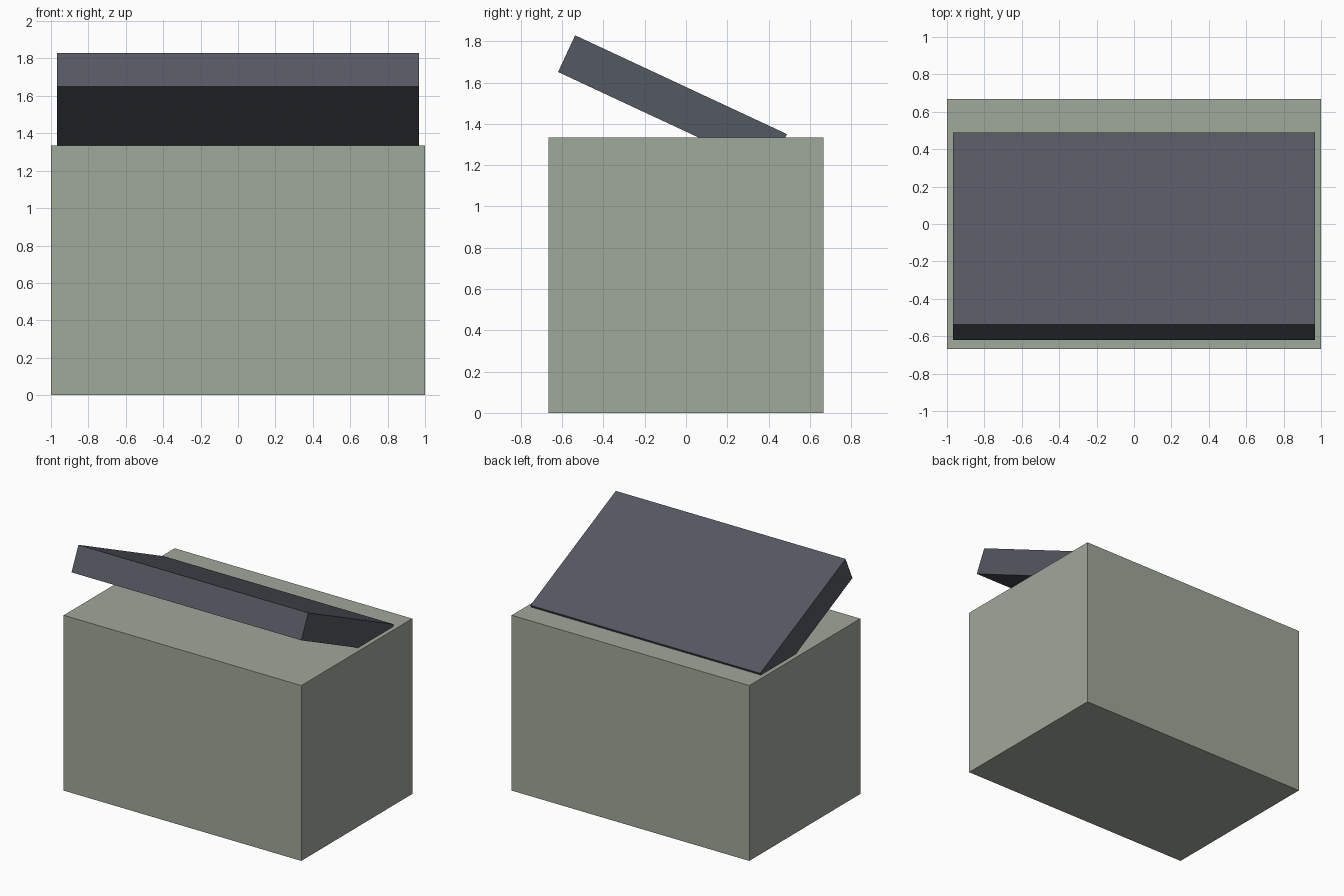
import bpy, math
from mathutils import Matrix, Vector

if "Cube" in bpy.data.objects:
    bpy.data.objects.remove(bpy.data.objects["Cube"])


def material(name, srgb):
    m = bpy.data.materials.new(name)
    lin = [((c / 255 + 0.055) / 1.055) ** 2.4 for c in srgb]
    m.diffuse_color = (*lin, 1.0)
    m.use_nodes = True
    m.node_tree.nodes["Principled BSDF"].inputs["Base Color"].default_value = m.diffuse_color
    return m


def block(name, size, matrix, mat):
    bpy.ops.mesh.primitive_cube_add(size=1)
    ob = bpy.context.object
    ob.name = name
    ob.data.transform(Matrix.Diagonal((*size, 1)))
    ob.matrix_world = matrix
    ob.data.materials.append(mat)
    return ob


green = material("sage green", (160, 168, 154))
slate = material("slate grey", (84, 88, 97))

# Main body
block("body", (2.0, 1.334, 1.334), Matrix.Translation((0, 0, 0.667)), green)

# Tilted slab, raised at the front and sunk into the body at the back
tilt = math.radians(25)
length, thick = 1.132, 0.196
rot = Matrix.Rotation(-tilt, 4, 'X')
top_front = Vector((0, -0.537, 1.829))
centre = top_front + rot @ Vector((0, length / 2, -thick / 2))
block("tilted_slab", (1.934, length, thick), Matrix.Translation(centre) @ rot, slate)
